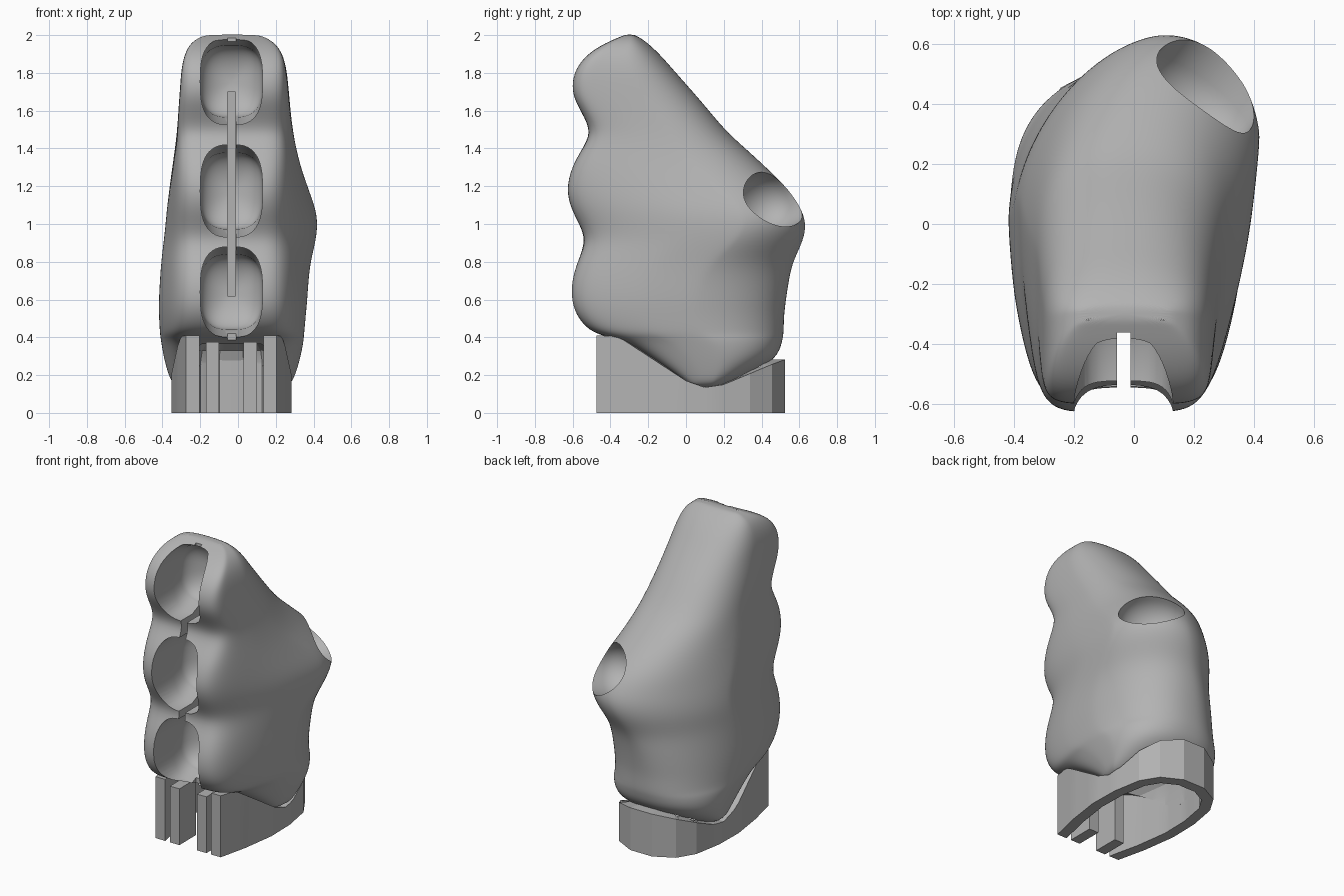
import bpy, bmesh, math
from mathutils import Matrix, Vector

if "Cube" in bpy.data.objects:
    bpy.data.objects.remove(bpy.data.objects["Cube"], do_unlink=True)

grey = bpy.data.materials.new("grey_plastic")
grey.use_nodes = True
COLOUR = (0.45, 0.45, 0.45, 1)
grey.diffuse_color = COLOUR
grey.node_tree.nodes["Principled BSDF"].inputs["Base Color"].default_value = COLOUR
MID = -0.035  # centre line of the finger side


def finish(bm, name):
    bmesh.ops.recalc_face_normals(bm, faces=bm.faces)
    mesh = bpy.data.meshes.new(name)
    bm.to_mesh(mesh)
    bm.free()
    mesh.materials.append(grey)
    ob = bpy.data.objects.new(name, mesh)
    bpy.context.collection.objects.link(ob)
    return ob


def loft(rings, name, matrix=Matrix()):
    """Skin closed rings of equal length and cap both ends."""
    bm = bmesh.new()
    loops = [[bm.verts.new(matrix @ Vector(p)) for p in ring] for ring in rings]
    n = len(loops[0])
    for a, b in zip(loops, loops[1:]):
        for i in range(n):
            bm.faces.new((a[i], a[(i + 1) % n], b[(i + 1) % n], b[i]))
    bm.faces.new(loops[0])
    bm.faces.new(loops[-1])
    return finish(bm, name)


def box(name, x0, x1, y0, y1, z0, z1):
    return loft([[(x0, y0, z), (x1, y0, z), (x1, y1, z), (x0, y1, z)]
                 for z in (z0, z1)], name)


def power(v, p):
    return math.copysign(abs(v) ** p, v)


def interp(points, v):
    for (a, fa), (b, fb) in zip(points, points[1:]):
        if v <= b:
            return fa + (fb - fa) * max(0, (v - a) / (b - a))
    return points[-1][1]


def apply_modifiers(ob):
    deps = bpy.context.evaluated_depsgraph_get()
    mesh = bpy.data.meshes.new_from_object(ob.evaluated_get(deps))
    ob.modifiers.clear()
    ob.data = mesh


def smooth(ob, degrees):
    bpy.ops.object.select_all(action="DESELECT")
    ob.select_set(True)
    bpy.context.view_layer.objects.active = ob
    bpy.ops.object.shade_smooth_by_angle(angle=math.radians(degrees))


# Grip body: height, front, back, left edge, right edge of each section
SECTIONS = [
    (.13, .04, .18, -.29, .22), (.15, .01, .23, -.345, .28),
    (.2, -.055, .34, -.37, .305), (.29, -.185, .485, -.395, .333),
    (.38, -.325, .51, -.41, .35), (.412, -.46, .516, -.415, .352),
    (.45, -.53, .518, -.418, .356),
    (.52, -.585, .52, -.422, .362), (.6, -.61, .53, -.422, .37),
    (.7, -.608, .545, -.417, .376), (.8, -.577, .565, -.41, .387),
    (.91, -.528, .622, -.397, .415), (1, -.567, .638, -.387, .425),
    (1.08, -.612, .612, -.38, .414), (1.18, -.638, .548, -.367, .377),
    (1.3, -.61, .425, -.35, .335), (1.4, -.548, .315, -.335, .31),
    (1.48, -.505, .225, -.325, .295), (1.56, -.535, .155, -.318, .284),
    (1.65, -.59, .08, -.312, .275), (1.73, -.608, .01, -.306, .268),
    (1.82, -.588, -.07, -.3, .258), (1.9, -.525, -.14, -.283, .237),
    (1.96, -.425, -.205, -.25, .195), (1.99, -.35, -.25, -.2, .14),
    (2.003, -.32, -.275, -.16, .1),
]


def body_ring(z, front, back, left, right, n=56):
    bulge = math.exp(-((z - 1.05) / .25) ** 2)
    palm = math.exp(-((z - .95) / .4) ** 2)
    low = math.exp(-((z - .93) / .2) ** 2)
    ring = []
    for i in range(n):
        t = 2 * math.pi * (i + .5) / n
        c, s = math.cos(t), math.sin(t)
        edge, wide = (right, .5 + .2 * bulge) if c > 0 else (left, .5)
        ym = front + wide * (back - front)
        if s < 0:
            # boxy finger side
            quarter = math.pi / 2
            a = quarter * (math.asin(-s) / quarter) ** 1.6
            v = math.sin(a) ** .24
            corner = MID + math.copysign(.283, c)
            corner = min(corner, edge) if c > 0 else max(corner, edge)
            side = edge + (corner - edge) * v ** 1.5
            ring.append((MID + (side - MID) * math.cos(a) ** .32,
                         ym - (ym - front) * v, z))
        else:
            # rounded palm side, swollen towards the thumb
            mid = MID + .15 * bulge
            p = .86 + (.17 * low if c > 0 else .32 * palm)
            ring.append((mid + (edge - mid) * abs(c) ** p,
                         ym + (back - ym) * s ** p, z))
    return ring


body = loft([body_ring(*row) for row in SECTIONS], "grip_body")
sub = body.modifiers.new("smooth", "SUBSURF")
sub.levels = sub.render_levels = 2
apply_modifiers(body)

# Base wall: open at the front, its top following the underside of the grip
HALF = [(.24, -.475), (.285, -.28), (.318, -.05), (.314, .15),
        (.28, .34), (.21, .455), (.08, .523)]
TOP = [(-.47, .41), (-.36, .405), (0, .17), (.1, .135), (.2, .15), (.45, .255), (.53, .285)]
outline = [(MID + h, y) for h, y in HALF] + [(MID - h, y) for h, y in reversed(HALF)]
path = []
for a, b in zip(outline, outline[1:]):
    path += [Vector(a).lerp(Vector(b), k / 4) for k in range(4)]
path.append(Vector(outline[-1]))

rings, inner = [], []
for i, p in enumerate(path):
    d = (path[min(i + 1, len(path) - 1)] - path[max(i - 1, 0)]).normalized()
    if i in (0, len(path) - 1):
        d = Vector((0, math.copysign(1, d.y)))
    q = p + Vector((-d.y, d.x)) * .07
    inner.append(q)
    top = interp(TOP, p.y)
    rings.append([(p.x, p.y, 0), (q.x, q.y, 0), (q.x, q.y, top), (p.x, p.y, top)])
base = loft(rings, "base_wall")
smooth(base, 12)

# Hollow in the underside, continuing the inside of the base wall
cutters = [loft([[(MID + (q.x - MID) * k, q.y * k, z) for q in inner]
                 for z, k in ((.05, 1), (.27, 1), (.33, .95), (.365, .82))],
                "underside_cutter")]


# Dish-bottomed pocket cutter along local y; the mouth narrows by "taper" in z
def pocket(name, matrix, rx, rz, depth, taper, p, n=48):
    stations = [(-.5, 1, 1), (-.08, 1, 1)]
    for k in range(13):
        a = math.radians(7.2 * k)
        stations.append((depth * math.sin(a), math.cos(a), taper * math.cos(a)))
    angles = [2 * math.pi * i / n for i in range(n)]
    rings = [[(rx * sx * power(math.cos(a), p), y, rz * sz * power(math.sin(a), p))
              for a in angles] for y, sx, sz in stations]
    return loft(rings, name, matrix)


cutters += [pocket("finger_cutter", Matrix.Translation((MID, -.32, z)), .165, h, .12, .83, .7)
            for z, h in ((1.755, .23), (1.175, .245), (.64, .24))]

# Thumb pocket on the rear left
inward = Vector((-.57, -.74, -.34)).normalized()
thumb = Matrix.Translation((.22, .425, 1.11)) @ inward.to_track_quat("Y", "Z").to_matrix().to_4x4()
cutters.append(pocket("thumb_cutter", thumb, .2, .165, .17, 1, 1))

# Cord slot joining the finger pockets
cutters.append(box("slot_cutter", -.056, -.011, -.9, -.362, .2, 2.2))
cutters.append(box("deep_slot_cutter", -.055, -.012, -.5, -.19, .62, 1.7))

for cutter in cutters:
    cutter.hide_render = True
    cut = body.modifiers.new(cutter.name, "BOOLEAN")
    cut.operation, cut.solver, cut.object = "DIFFERENCE", "EXACT", cutter
    apply_modifiers(body)
for cutter in cutters:
    bpy.data.objects.remove(cutter, do_unlink=True)
smooth(body, 30)

# Two inner posts under the front of the grip
for side, name in ((-1, "right_post"), (1, "left_post")):
    centre = MID + side * .1
    box(name, centre - .035, centre + .035, -.475, -.3, 0, .375)
